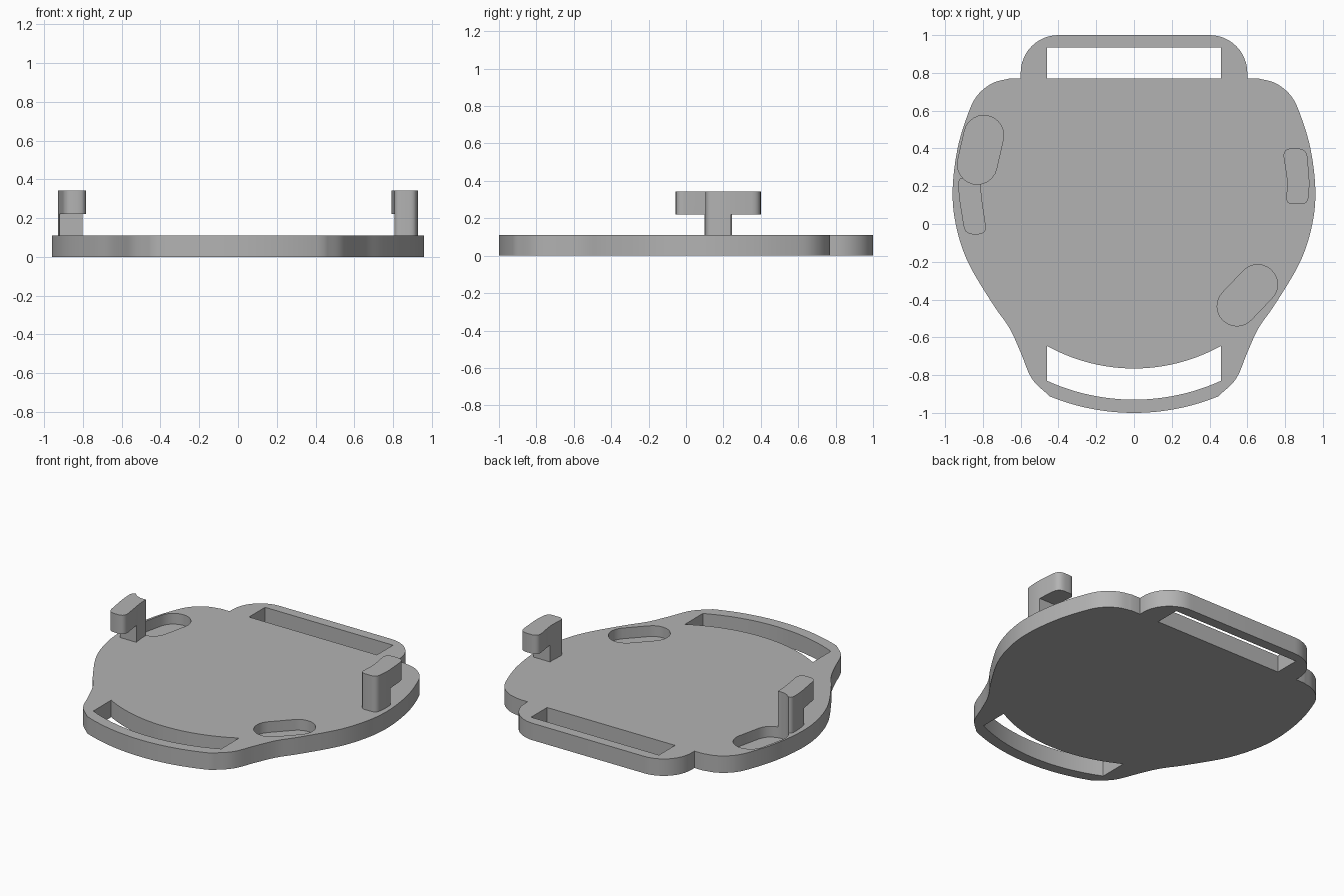
import bpy, bmesh, math
from mathutils import Vector

if "Cube" in bpy.data.objects:
    bpy.data.objects.remove(bpy.data.objects["Cube"], do_unlink=True)

GREY = (0.45, 0.45, 0.45, 1)
grey = bpy.data.materials.new("plain grey")
grey.use_nodes = True
grey.diffuse_color = GREY
grey.node_tree.nodes["Principled BSDF"].inputs["Base Color"].default_value = GREY

PLATE_TOP, POCKET_FLOOR, HEAD_BASE, CLIP_TOP = 0.11, 0.04, 0.22, 0.343


def arc(cx, cy, r, a0, a1, n=12):
    """Arc points, angles in degrees."""
    angles = [math.radians(a0 + (a1 - a0) * i / n) for i in range(n + 1)]
    return [(cx + r * math.cos(a), cy + r * math.sin(a)) for a in angles]


def spline(points, n=6):
    """Smooth curve through all the points."""
    p = [Vector(q) for q in points]
    p = [2 * p[0] - p[1]] + p + [2 * p[-1] - p[-2]]
    out = []
    for a, b, c, d in zip(p, p[1:], p[2:], p[3:]):
        for i in range(n):
            t = i / n
            out.append(tuple(b + (c - a) * t / 2 + (2 * a - 5 * b + 4 * c - d) * t * t / 2
                             + (3 * b - a - 3 * c + d) * t ** 3 / 2))
    return out + [tuple(p[-2])]


def stadium(a, b, r):
    """Two half circles joined by straight sides."""
    ang = math.degrees(math.atan2(b[1] - a[1], b[0] - a[0]))
    return arc(*b, r, ang - 90, ang + 90) + arc(*a, r, ang + 90, ang + 270)


def rounded(corners, n=5):
    """Polygon with each (x, y, radius) corner softened."""
    out = []
    for i, (x, y, r) in enumerate(corners):
        p = Vector((x, y))
        a = p + (Vector(corners[i - 1][:2]) - p).normalized() * r
        b = p + (Vector(corners[(i + 1) % len(corners)][:2]) - p).normalized() * r
        if r == 0:
            out.append((x, y))
            continue
        for k in range(n + 1):
            t = k / n
            out.append(tuple(a * (1 - t) ** 2 + p * 2 * t * (1 - t) + b * t * t))
    return out


def extrude(name, outline, z0, z1):
    """Closed solid from a flat outline."""
    bm = bmesh.new()
    face = bm.faces.new([bm.verts.new((x, y, z0)) for x, y in outline])
    top = bmesh.ops.extrude_face_region(bm, geom=[face])
    verts = [g for g in top["geom"] if isinstance(g, bmesh.types.BMVert)]
    bmesh.ops.translate(bm, verts=verts, vec=(0, 0, z1 - z0))
    bmesh.ops.remove_doubles(bm, verts=bm.verts, dist=1e-4)
    bmesh.ops.recalc_face_normals(bm, faces=bm.faces)
    mesh = bpy.data.meshes.new(name)
    bm.to_mesh(mesh)
    bm.free()
    mesh.materials.append(grey)
    obj = bpy.data.objects.new(name, mesh)
    bpy.context.collection.objects.link(obj)
    return obj


def box(x0, x1, y0, y1):
    return [(x0, y0), (x1, y0), (x1, y1), (x0, y1)]


def finish(obj, cutters):
    """Cut the shape, then smooth its curved walls."""
    bpy.ops.object.select_all(action="DESELECT")
    bpy.context.view_layer.objects.active = obj
    obj.select_set(True)
    for c in cutters:
        mod = obj.modifiers.new("cut", "BOOLEAN")
        mod.operation, mod.solver, mod.object = "DIFFERENCE", "EXACT", c
        bpy.ops.object.modifier_apply(modifier=mod.name)
    bpy.ops.object.shade_smooth_by_angle(angle=math.radians(30))


# Plate outline: rear strap bar, shoulder and flank, curved front bar
flank = [(0.66, 0.77), (0.75, 0.745), (0.83, 0.68), (0.88, 0.58), (0.934, 0.4),
         (0.96, 0.185), (0.944, 0), (0.88, -0.2), (0.75, -0.42), (0.66, -0.55),
         (0.6, -0.68), (0.54, -0.82), (0.445, -0.913)]
front_arc = arc(0, 0.18, 1.18, -67.8, -90)
side = arc(0.4, 0.8, 0.2, 90, 0) + [(0.6, 0.77)] + spline(flank) + front_arc[1:]
plate = extrude("base_plate", side + [(-x, y) for x, y in side[-2::-1]], 0, PLATE_TOP)

# Strap slots through the plate
rear_slot = extrude("rear_slot_cutter", box(-0.46, 0.46, 0.77, 0.935), -0.1, 0.3)
half_in = math.degrees(math.asin(0.46 / 0.945))
half_out = math.degrees(math.asin(0.46 / 1.11))
front_outline = (arc(0, 0.18, 0.945, -90 - half_in, -90 + half_in, 24)
                 + arc(0, 0.18, 1.11, -90 + half_out, -90 - half_out, 24))
front_slot = extrude("front_slot_cutter", front_outline, -0.1, 0.3)

# Blind pockets in the top face
right_pocket = extrude("right_pocket_cutter",
                       stadium((-0.795, 0.47), (-0.83, 0.315), 0.105), POCKET_FLOOR, 0.5)
left_pocket = extrude("left_pocket_cutter",
                      stadium((0.655, -0.32), (0.545, -0.435), 0.105), POCKET_FLOOR, 0.5)

# Hooked clips: a short stem carrying an overhanging head
left_clip = extrude("left_clip", rounded([
    (0.805, 0.105, 0.035), (0.92, 0.105, 0.035), (0.93, 0.21, 0.04),
    (0.915, 0.4, 0.05), (0.785, 0.4, 0.05), (0.812, 0.23, 0.04)]), PLATE_TOP, CLIP_TOP)
right_clip = extrude("right_clip", rounded([
    (-0.81, 0.25, 0), (-0.93, 0.245, 0.03), (-0.928, 0.15, 0.04),
    (-0.895, -0.055, 0.045), (-0.778, -0.055, 0.05), (-0.81, 0.16, 0.04)]),
    PLATE_TOP, CLIP_TOP)
left_gap = extrude("left_gap_cutter", box(0.7, 1, 0.24, 0.6), 0.05, HEAD_BASE)
right_gap = extrude("right_gap_cutter", box(-1, -0.7, -0.3, 0.1), 0.05, HEAD_BASE)

finish(plate, [rear_slot, front_slot, right_pocket, left_pocket])
finish(left_clip, [left_gap])
finish(right_clip, [right_gap, right_pocket])

for cutter in (rear_slot, front_slot, right_pocket, left_pocket, left_gap, right_gap):
    bpy.data.objects.remove(cutter, do_unlink=True)
